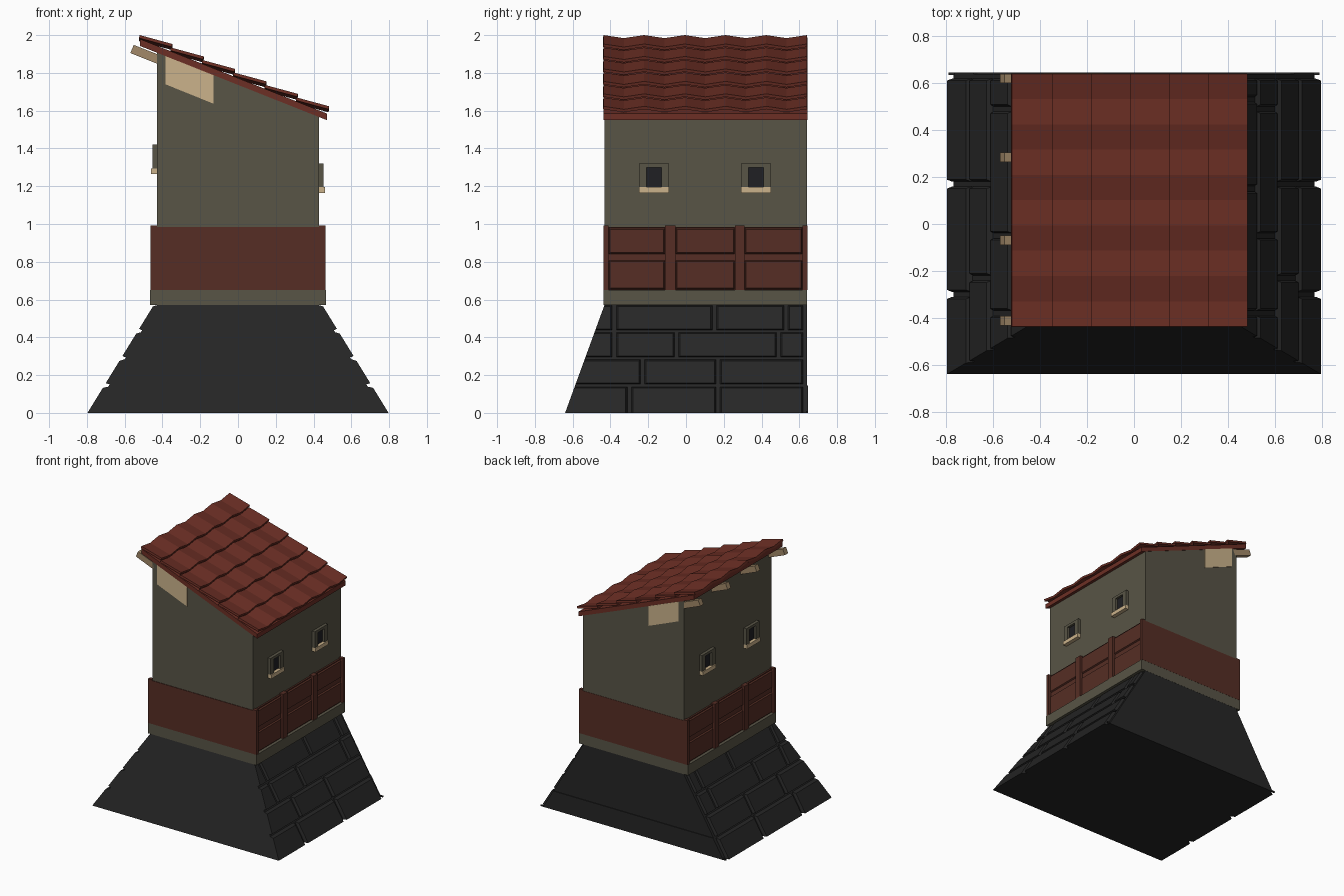
import bpy
import bmesh

cube = bpy.data.objects.get("Cube")
if cube:
    bpy.data.objects.remove(cube, do_unlink=True)


def material(name, rgb):
    m = bpy.data.materials.new(name)
    m.use_nodes = True
    m.diffuse_color = (*rgb, 1)
    m.node_tree.nodes["Principled BSDF"].inputs["Base Color"].default_value = (*rgb, 1)
    return m


STONE = material("dark stone", (0.019, 0.019, 0.019))
PLASTER = material("grey plaster", (0.098, 0.089, 0.061))
BRICK = material("brown red", (0.093, 0.027, 0.018))
ROOF = material("roof red", (0.15, 0.028, 0.018))
TAN = material("pale tan", (0.6, 0.45, 0.26))
WOOD = material("rafter wood", (0.36, 0.25, 0.14))
GLASS = material("dark glass", (0.014, 0.014, 0.017))

FRONT, BACK = -0.432, 0.64


def finish(name, bm, mat):
    bmesh.ops.recalc_face_normals(bm, faces=bm.faces)
    mesh = bpy.data.meshes.new(name)
    bm.to_mesh(mesh)
    bm.free()
    mesh.materials.append(mat)
    ob = bpy.data.objects.new(name, mesh)
    bpy.context.collection.objects.link(ob)
    return ob


def hull(name, points, mat):
    """Convex solid around the points."""
    bm = bmesh.new()
    for p in points:
        bm.verts.new(p)
    bmesh.ops.convex_hull(bm, input=bm.verts)
    bmesh.ops.dissolve_limit(bm, angle_limit=0.001, verts=bm.verts, edges=bm.edges)
    return finish(name, bm, mat)


def box(name, xs, ys, zs, mat):
    return hull(name, [(x, y, z) for x in xs for y in ys for z in zs], mat)


def prism(name, profile, y0, y1, mat):
    """Solid from an x-z profile swept along y."""
    return hull(name, [(x, y, z) for x, z in profile for y in (y0, y1)], mat)


# Sloped stone base: core, side blocks and a low slab on the back
TOP = 0.575


def front_y(z):
    return -0.64 + 0.365 * z


def core_x(z):
    return 0.77 - 0.6 * z


def face_x(z):
    return 0.797 - 0.615 * z


hull("base_core", [(s * core_x(z), y, z) for s in (-1, 1) for z in (0, TOP)
                   for y in (front_y(z), BACK)], STONE)
box("base_back_slab", (-0.79, 0.79), (0.635, 0.645), (0, 0.01), STONE)
hull("base_back_course", [(s * core_x(z), y, z) for s in (-1, 1) for z in (0, 0.145)
                          for y in (0.63, 0.645)], STONE)

ROW = TOP / 4
GAP = 0.011
SEAMS = [(-0.3, 0.17), (-0.23, 0.17), (-0.38, -0.05, 0.49), (-0.38, 0.15, 0.53)]
for side in (-1, 1):
    for row, seams in enumerate(SEAMS):
        z0 = row * ROW + (0.008 if row else 0)
        z1 = (row + 1) * ROW - 0.006
        stops = [None, *seams, 0.63]
        for a, b in zip(stops, stops[1:]):
            pts = []
            for z in (z0, z1):
                ya = front_y(z) if a is None else a + GAP
                yb = b - GAP
                bevel = 0 if a is None else 0.008
                zo = z + (0.006 if z == z0 and row else -0.006 if z == z1 else 0)
                yo = front_y(zo) if a is None else ya + bevel
                pts += [(side * (core_x(z) - 0.02), ya, z), (side * (core_x(z) - 0.02), yb, z),
                        (side * (core_x(z) + 0.006), ya, z), (side * (core_x(z) + 0.006), yb, z),
                        (side * face_x(zo), yo, zo), (side * face_x(zo), yb - 0.008, zo)]
            hull("base_block", pts, STONE)

# Tower: plinth band, panelled band and walls under the sloping roof
box("plinth_band", (-0.465, 0.465), (-0.436, 0.641), (0.57, 0.65), PLASTER)
prism("tower_walls", [(-0.43, 0.6), (0.43, 0.6), (0.43, 1.575), (-0.43, 1.92)],
      FRONT, BACK, PLASTER)
box("panel_band", (-0.442, 0.442), (-0.436, 0.642), (0.65, 0.985), BRICK)
POSTS = [(-0.436, -0.41), (-0.11, -0.055), (0.26, 0.31), (0.617, 0.642)]
for side in (-1, 1):
    for y0, y1 in POSTS:
        box("panel_post", (side * 0.43, side * 0.463), (y0, y1), (0.65, 0.992), BRICK)
    for (_, y0), (y1, _) in zip(POSTS, POSTS[1:]):
        for z0, z1 in ((0.652, 0.81), (0.84, 0.98)):
            pts = []
            for x, inset in ((0.438, 0), (0.452, 0.008)):
                pts += [(side * x, y, z) for y in (y0 + inset, y1 - inset)
                        for z in (z0 + inset, z1 - inset)]
            hull("side_panel", pts, BRICK)

# Windows: frame, recessed pane and sill, set higher under the tall eave
for side, lift in ((1, 0), (-1, 0.1)):
    xs = (side * 0.42, side * 0.453)
    for y in (-0.17, 0.37):
        z = 1.195 + lift
        for s in (-1, 1):
            box("window_jamb", xs, (y + s * 0.04, y + s * 0.08), (z, z + 0.125), PLASTER)
        box("window_head", xs, (y - 0.04, y + 0.04), (z + 0.105, z + 0.125), PLASTER)
        box("window_pane", (side * 0.425, side * 0.435), (y - 0.04, y + 0.04),
            (z, z + 0.105), GLASS)
        box("window_sill", (side * 0.42, side * 0.46), (y - 0.08, y + 0.08),
            (z - 0.03, z), TAN)

# Pale plates on both gables
for y in (FRONT, BACK):
    prism("gable_plate", [(-0.385, 1.74), (-0.13, 1.637), (-0.13, 1.79), (-0.385, 1.892)],
          y - 0.004, y + 0.004, TAN)

# Rafter ends under the high eave
for y in (-0.412, -0.07, 0.285, 0.62):
    prism("rafter_end", [(-0.57, 1.905), (-0.552, 1.948), (-0.4, 1.888), (-0.42, 1.845)],
          y - 0.02, y + 0.02, WOOD)

# Roof board and rows of ridged tiles
prism("roof_board", [(-0.52, 1.98), (-0.52, 1.943), (0.47, 1.55), (0.47, 1.585)],
      FRONT - 0.005, BACK + 0.002, ROOF)
STEPS = 10
for row in range(6):
    x0, z0 = -0.52 + 0.166 * row, 2.0 - 0.066 * row
    bm = bmesh.new()
    lines = []
    for i in range(STEPS + 1):
        y = FRONT - 0.005 + (BACK + 0.005 - FRONT) * i / STEPS
        dip = 0.016 * (i % 2)
        lines.append((bm.verts.new((x0, y, z0 - dip)),
                      bm.verts.new((x0 + 0.173, y, z0 - 0.047 - dip))))
    for (a, b), (c, d) in zip(lines, lines[1:]):
        bm.faces.new((a, b, d, c))
    for f in bm.faces:
        f.normal_update()
    up = bm.faces[:][0].normal.z > 0
    tiles = finish("roof_tile_row", bm, ROOF)
    if tiles.data.polygons[0].normal.z < 0:
        tiles.data.flip_normals()
    solid = tiles.modifiers.new("thickness", 'SOLIDIFY')
    solid.thickness = 0.016
    solid.offset = -1
